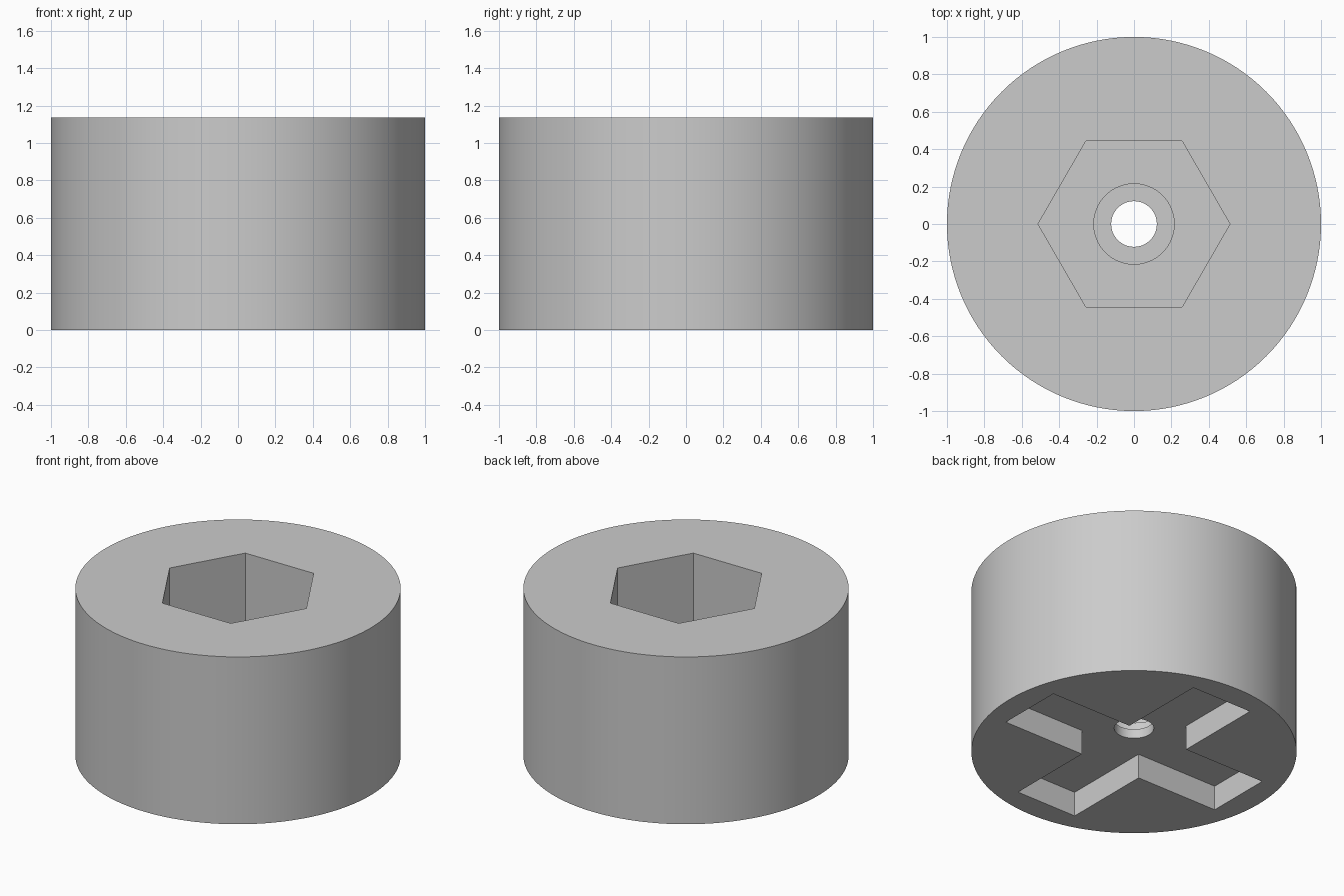
import bpy
import bmesh
from math import cos, sin, pi, radians
from mathutils import Vector

cube = bpy.data.objects.get("Cube")
if cube:
    bpy.data.objects.remove(cube, do_unlink=True)

HEIGHT = 1.135
CROSS_DEPTH = 0.167
BORE_FLOOR = 0.23
HEX_FLOOR = 0.33

grey = bpy.data.materials.new("plain grey")
grey.use_nodes = True
colour = (0.6, 0.6, 0.6, 1)
grey.diffuse_color = colour
grey.node_tree.nodes["Principled BSDF"].inputs["Base Color"].default_value = colour


def ring(radius, sides):
    return [(radius * cos(2 * pi * i / sides), radius * sin(2 * pi * i / sides))
            for i in range(sides)]


def cross(half_width, half_length):
    """Outline of a plus sign, one arm per quarter turn."""
    outline = []
    for turn in range(4):
        c, s = cos(turn * pi / 2), sin(turn * pi / 2)
        for x, y in ((half_length, -half_width), (half_length, half_width),
                     (half_width, half_width)):
            outline.append((x * c - y * s, x * s + y * c))
    return outline


def prism(name, outline, bottom, top):
    bm = bmesh.new()
    base = bm.faces.new([bm.verts.new((x, y, bottom)) for x, y in outline])
    result = bmesh.ops.extrude_face_region(bm, geom=[base])
    moved = [v for v in result["geom"] if isinstance(v, bmesh.types.BMVert)]
    bmesh.ops.translate(bm, verts=moved, vec=Vector((0, 0, top - bottom)))
    bmesh.ops.recalc_face_normals(bm, faces=bm.faces)
    mesh = bpy.data.meshes.new(name)
    bm.to_mesh(mesh)
    bm.free()
    mesh.materials.append(grey)
    obj = bpy.data.objects.new(name, mesh)
    bpy.context.collection.objects.link(obj)
    return obj


# Round knob body
body = prism("knob_body", ring(1, 128), 0, HEIGHT)

# Hex socket, counterbore, through hole and cross recess underneath
cutters = [
    prism("hex_socket_cutter", ring(0.513, 6), HEX_FLOOR, HEIGHT + 0.2),
    prism("counterbore_cutter", ring(0.215, 64), BORE_FLOOR, HEX_FLOOR + 0.2),
    prism("through_hole_cutter", ring(0.122, 64), -0.2, HEX_FLOOR + 0.1),
    prism("cross_recess_cutter", cross(0.227, 0.838), -0.1, CROSS_DEPTH),
]

bpy.ops.object.select_all(action="DESELECT")
bpy.context.view_layer.objects.active = body
body.select_set(True)
for cutter in cutters:
    cutter.hide_render = True
    cut = body.modifiers.new(cutter.name, "BOOLEAN")
    cut.operation = "DIFFERENCE"
    cut.solver = "EXACT"
    cut.object = cutter
    bpy.ops.object.modifier_apply(modifier=cut.name)
    bpy.data.objects.remove(cutter, do_unlink=True)

bpy.ops.object.shade_smooth_by_angle(angle=radians(30))
